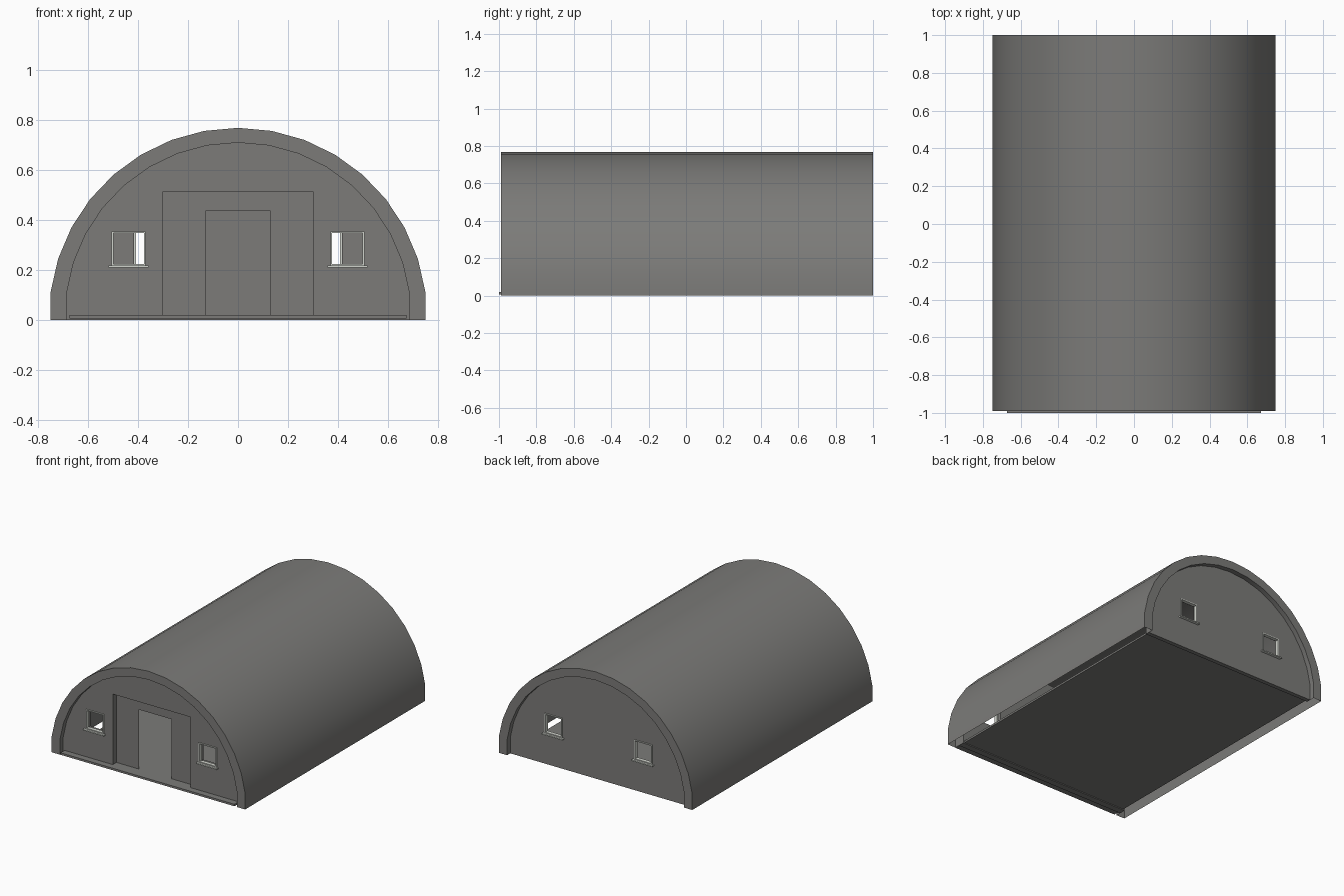
import bpy, bmesh
from math import sin, cos, radians, pi

cube = bpy.data.objects.get("Cube")
if cube:
    bpy.data.objects.remove(cube)


def material(name, rgb):
    mat = bpy.data.materials.new(name)
    mat.use_nodes = True
    mat.diffuse_color = (*rgb, 1)
    mat.node_tree.nodes["Principled BSDF"].inputs["Base Color"].default_value = (*rgb, 1)
    return mat


GREY = material("concrete grey", (0.2, 0.198, 0.19))
LIGHT = material("pale window frame", (0.65, 0.67, 0.62))


def make_object(name, bm, mat):
    bmesh.ops.recalc_face_normals(bm, faces=bm.faces)
    mesh = bpy.data.meshes.new(name)
    bm.to_mesh(mesh)
    bm.free()
    mesh.materials.append(mat)
    obj = bpy.data.objects.new(name, mesh)
    bpy.context.collection.objects.link(obj)
    return obj


def add_box(bm, x0, x1, y0, y1, z0, z1):
    cube = bmesh.ops.create_cube(bm, size=1)
    for v in cube["verts"]:
        v.co = ((x0 + x1) / 2 + v.co.x * (x1 - x0),
                (y0 + y1) / 2 + v.co.y * (y1 - y0),
                (z0 + z1) / 2 + v.co.z * (z1 - z0))


def box(name, mat, *size):
    bm = bmesh.new()
    add_box(bm, *size)
    return make_object(name, bm, mat)


def arch(radius, centre):
    """Faceted arch with short upright feet, from +x to -x."""
    pts = [(radius * sin(radians(a * 10.3)), centre + radius * cos(radians(a * 10.3)))
           for a in range(8, -9, -1)]
    return [(pts[0][0], 0)] + pts + [(pts[-1][0], 0)]


OUTER = arch(0.755, 0.012)
INNER = arch(0.69, 0.018)

# Curved roof skin with a lip turned in at both ends
bm = bmesh.new()
rings = [(INNER, -0.955), (INNER, -0.99), (OUTER, -0.99),
         (OUTER, 1), (INNER, 1), (INNER, 0.965)]
rows = [[bm.verts.new((x, y, z)) for x, z in pts] for pts, y in rings]
for a, b in zip(rows, rows[1:]):
    for i in range(len(a) - 1):
        bm.faces.new((a[i], a[i + 1], b[i + 1], b[i]))
roof = make_object("roof_shell", bm, GREY)
bpy.context.view_layer.objects.active = roof
roof.select_set(True)
bpy.ops.object.shade_smooth_by_angle(angle=pi / 6)
roof.select_set(False)


# End walls
def end_wall(name, y0, y1):
    bm = bmesh.new()
    face = bm.faces.new([bm.verts.new((x, y0, z)) for x, z in INNER])
    new = bmesh.ops.extrude_face_region(bm, geom=[face])["geom"]
    for v in new:
        if isinstance(v, bmesh.types.BMVert):
            v.co.y = y1
    return make_object(name, bm, GREY)


def cut(wall, *size):
    cutter = box(wall.name + "_cutter", GREY, *size)
    cutter.hide_render = True
    cutter.hide_viewport = True
    mod = wall.modifiers.new("opening", "BOOLEAN")
    mod.operation = "DIFFERENCE"
    mod.solver = "EXACT"
    mod.object = cutter


front = end_wall("front_wall", -0.955, -0.91)
back = end_wall("back_wall", 0.965, 0.935)

# Shallow portal recess with an open doorway inside it
cut(front, -0.3, 0.3, -1.1, -0.915, 0.01, 0.513)
cut(front, -0.127, 0.127, -1.1, -0.8, 0.01, 0.436)


# Window openings, thin frames and sills
def window(name, wall, x, y, out):
    w, z0, z1, t = 0.068, 0.217, 0.354, 0.007
    cut(wall, x - w, x + w, y - 0.1, y + 0.1, z0, z1)
    ya, yb = sorted((y + out * 0.006, y - out * 0.02))
    bm = bmesh.new()
    for s in (-1, 1):
        xa, xb = sorted((x + s * w, x + s * (w - t)))
        add_box(bm, xa, xb, ya, yb, z0, z1)
    add_box(bm, x - w, x + w, ya, yb, z1 - t, z1)
    add_box(bm, x - w, x + w, ya, yb, z0, z0 + t)
    ya, yb = sorted((y + out * 0.02, y - out * 0.02))
    add_box(bm, x - w - 0.012, x + w + 0.012, ya, yb, z0 - 0.008, z0)
    make_object(name, bm, LIGHT)


for side, s in (("left", 1), ("right", -1)):
    window("front_window_frame_" + side, front, s * 0.437, -0.955, -1)
    window("back_window_frame_" + side, back, s * 0.347, 0.965, 1)

# Floor slab, reaching out as a low front step
box("floor_slab", GREY, -0.673, 0.673, -1, 0.965, 0.006, 0.02)
